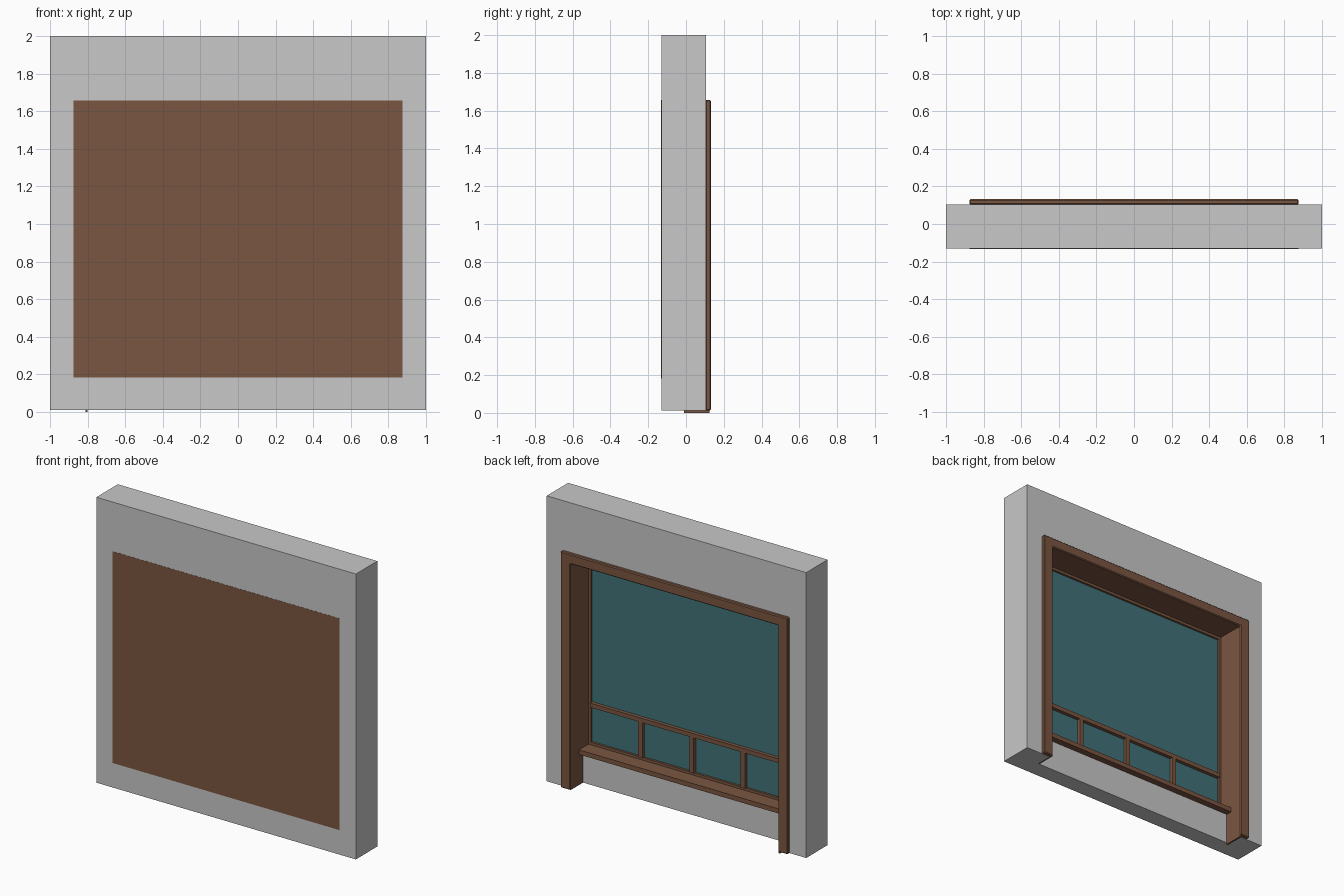
import bpy, bmesh

if "Cube" in bpy.data.objects:
    bpy.data.objects.remove(bpy.data.objects["Cube"])


def material(name, rgb):
    m = bpy.data.materials.new(name)
    m.diffuse_color = (*rgb, 1)
    m.use_nodes = True
    m.node_tree.nodes["Principled BSDF"].inputs["Base Color"].default_value = m.diffuse_color
    return m


GREY = material("wall_grey", (0.58, 0.58, 0.58))
BROWN = material("wood_brown", (0.195, 0.093, 0.053))
TEAL = material("glass_teal", (0.052, 0.17, 0.19))


def extrude(name, profile, y0, y1, mat):
    """Extrude an xz outline from y0 to y1."""
    bm = bmesh.new()
    face = bm.faces.new([bm.verts.new((x, y0, z)) for x, z in profile])
    res = bmesh.ops.extrude_face_region(bm, geom=[face])
    verts = [g for g in res["geom"] if isinstance(g, bmesh.types.BMVert)]
    bmesh.ops.translate(bm, verts=verts, vec=(0, y1 - y0, 0))
    bmesh.ops.recalc_face_normals(bm, faces=bm.faces)
    me = bpy.data.meshes.new(name)
    bm.to_mesh(me)
    bm.free()
    me.materials.append(mat)
    ob = bpy.data.objects.new(name, me)
    bpy.context.collection.objects.link(ob)
    return ob


def box(name, x0, x1, y0, y1, z0, z1, mat):
    return extrude(name, [(x0, z0), (x1, z0), (x1, z1), (x0, z1)], y0, y1, mat)


BACK, FRONT, BOTTOM = 0.105, -0.131, 0.012

# Wall with an alcove at the back and a window hole above the apron
wall = box("wall", -1, 1, FRONT, BACK, BOTTOM, 2, GREY)
cutters = [
    box("alcove_cutter", -0.81, 0.81, -0.01, 0.3, -0.2, 1.6, GREY),
    box("window_cutter", -0.81, 0.81, -0.3, 0.05, 0.225, 1.6, GREY),
]
bpy.context.view_layer.objects.active = wall
for c in cutters:
    mod = wall.modifiers.new("cut", "BOOLEAN")
    mod.operation = "DIFFERENCE"
    mod.solver = "EXACT"
    mod.object = c
    bpy.ops.object.modifier_apply(modifier=mod.name)
    bpy.data.objects.remove(c)

# Flush panel covering the front of the window
box("front_panel", -0.875, 0.875, -0.132, -0.124, 0.183, 1.657, BROWN)

# Raised trim around the back opening
trim = extrude("back_trim", [(-0.875, BOTTOM), (-0.875, 1.657), (0.875, 1.657), (0.875, BOTTOM),
                             (0.8, BOTTOM), (0.8, 1.588), (-0.8, 1.588), (-0.8, BOTTOM)],
               BACK - 0.002, 0.132, BROWN)
bev = trim.modifiers.new("soft_edge", "BEVEL")
bev.width = 0.006
bev.segments = 1

# Lining of the recess: jambs and head
for s, side in ((-1, "left"), (1, "right")):
    x0, x1 = sorted((s * 0.8, s * 0.812))
    box(side + "_jamb", x0, x1, -0.011, 0.125, 0.0 if s < 0 else BOTTOM, 1.6, BROWN)
    box(side + "_inner_jamb", x0, x1, -0.125, -0.011, 0.2, 1.6, BROWN)
box("head_lining", -0.81, 0.81, -0.125, 0.125, 1.588, 1.602, BROWN)

# Window sill
box("sill", -0.8, 0.8, -0.12, 0.035, 0.225, 0.257, BROWN)

# Glass with its slim frame
box("glass", -0.8, 0.8, -0.095, -0.085, 0.25, 1.59, TEAL)
Y0, Y1 = -0.09, -0.07
for s, side in ((-1, "left"), (1, "right")):
    x0, x1 = sorted((s * 0.783, s * 0.8))
    box(side + "_stile", x0, x1, Y0, Y1, 0.257, 1.588, BROWN)
box("top_rail", -0.783, 0.783, Y0, Y1, 1.57, 1.588, BROWN)
box("bottom_rail", -0.783, 0.783, Y0, Y1, 0.257, 0.275, BROWN)

# Transom and mullions dividing the lower panes
box("transom", -0.783, 0.783, Y0, -0.06, 0.522, 0.552, BROWN)
for i, x in enumerate((-0.395, 0, 0.395)):
    box("mullion_%d" % (i + 1), x - 0.016, x + 0.016, Y0, -0.06, 0.275, 0.522, BROWN)
